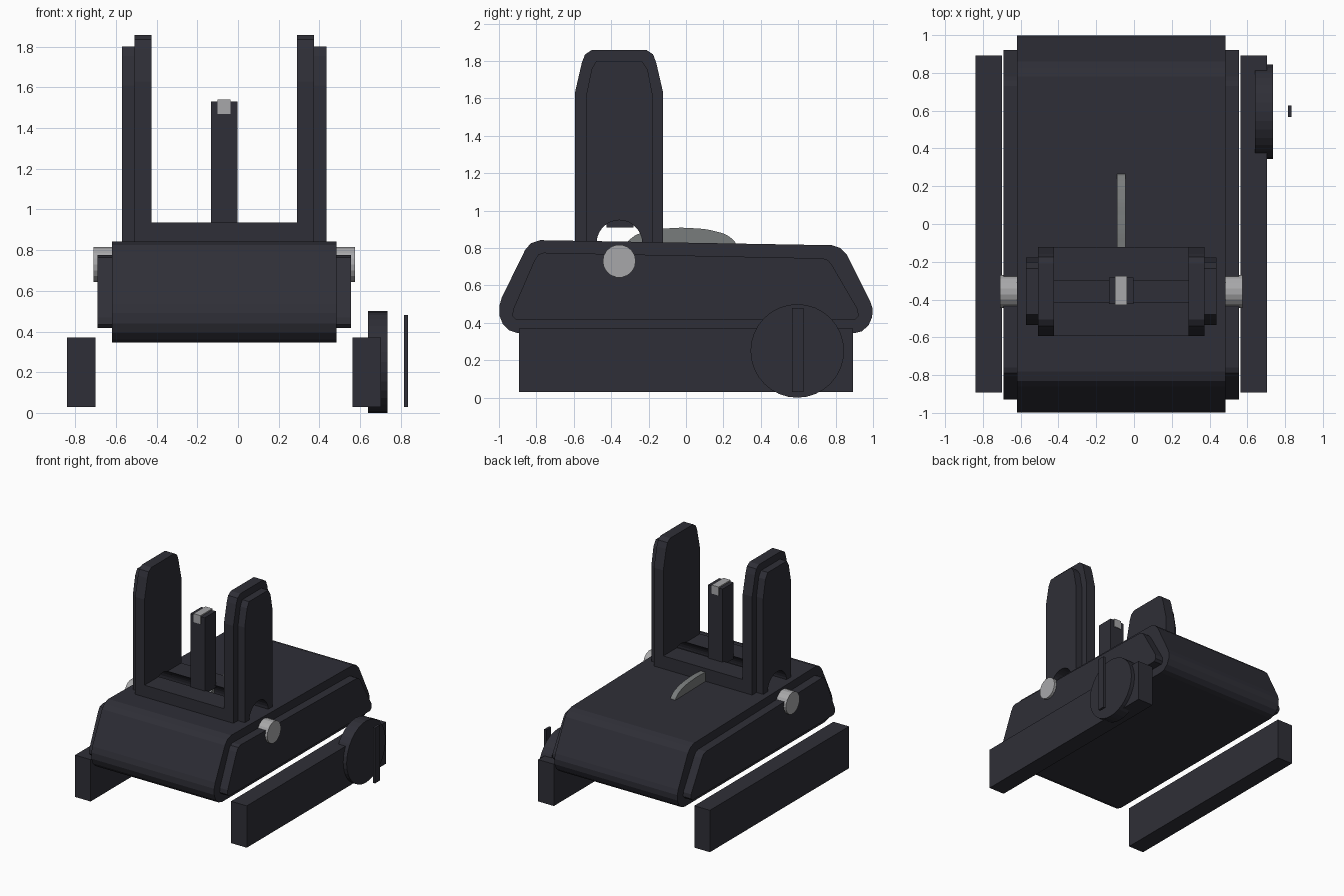
import bpy, bmesh, math

if "Cube" in bpy.data.objects:
    bpy.data.objects.remove(bpy.data.objects["Cube"])

CX = -0.0675  # x of the mirror plane of the sight body


def material(name, col):
    m = bpy.data.materials.new(name)
    m.diffuse_color = (*col, 1)
    m.use_nodes = True
    m.node_tree.nodes["Principled BSDF"].inputs["Base Color"].default_value = m.diffuse_color
    return m


BLACK = material("dark_metal", (0.028, 0.028, 0.038))
STEEL = material("light_steel", (0.39, 0.39, 0.40))
GREY = material("dial_grey", (0.19, 0.20, 0.20))


def prism(name, profile, x0, x1, mat=BLACK):
    """Extrude a (y, z) profile along x."""
    bm = bmesh.new()
    a = [bm.verts.new((x0, y, z)) for y, z in profile]
    b = [bm.verts.new((x1, y, z)) for y, z in profile]
    bm.faces.new(a)
    bm.faces.new(b)
    n = len(profile)
    for i in range(n):
        j = (i + 1) % n
        bm.faces.new((a[i], a[j], b[j], b[i]))
    bmesh.ops.recalc_face_normals(bm, faces=bm.faces)
    me = bpy.data.meshes.new(name)
    bm.to_mesh(me)
    bm.free()
    me.materials.append(mat)
    ob = bpy.data.objects.new(name, me)
    bpy.context.collection.objects.link(ob)
    return ob


def box(name, x0, x1, y0, y1, z0, z1, mat=BLACK):
    return prism(name, [(y0, z0), (y1, z0), (y1, z1), (y0, z1)], x0, x1, mat)


def arc(cy, cz, r, a0, a1, n):
    return [(cy + r * math.cos(math.radians(a0 + (a1 - a0) * i / n)),
             cz + r * math.sin(math.radians(a0 + (a1 - a0) * i / n))) for i in range(n + 1)]


def disc(name, cy, cz, r, x0, x1, n, mat=BLACK):
    return prism(name, arc(cy, cz, r, 0, 360, n)[:-1], x0, x1, mat)


# Base body and the raised plate on its sides
body = [(-0.90, 0.345), (-0.945, 0.36), (-0.98, 0.395), (-0.998, 0.44), (-0.998, 0.49),
        (-0.985, 0.535), (-0.86, 0.79), (-0.83, 0.825), (-0.78, 0.842),
        (0.78, 0.815), (0.825, 0.80), (0.86, 0.765), (0.985, 0.515), (0.998, 0.475),
        (0.995, 0.43), (0.975, 0.385), (0.94, 0.355), (0.90, 0.345)]
prism("base_body", body, -0.62, 0.485)
plate = [(-0.91, 0.417), (-0.928, 0.435), (-0.925, 0.47), (-0.81, 0.735), (-0.79, 0.765), (-0.76, 0.775),
         (0.73, 0.745), (0.76, 0.735), (0.78, 0.71), (0.92, 0.47), (0.922, 0.435), (0.905, 0.417)]
prism("side_plates", plate, -0.69, 0.555)

# Clamp rails
box("left_rail", -0.84, -0.70, -0.893, 0.893, 0.03, 0.37)
box("right_rail", 0.563, 0.704, -0.893, 0.893, 0.03, 0.37)

# Clamp knob and its slot bar
disc("clamp_knob", 0.595, 0.25, 0.25, 0.64, 0.735, 32)
box("knob_slot_bar", 0.815, 0.835, 0.567, 0.628, 0.03, 0.48)

# Guard ears with an arch at the foot, mirrored about the body centre
AY, AZ, AR, FOOT = -0.356, 0.827, 0.122, 0.80
arch = [(AY + AR, FOOT)] + arc(AY, AZ, AR, 0, 180, 14) + [(AY - AR, FOOT)]
inner = arch + [(-0.594, FOOT), (-0.594, 1.63), (-0.557, 1.79), (-0.54, 1.835), (-0.505, 1.858),
                (-0.21, 1.858), (-0.176, 1.835), (-0.159, 1.79), (-0.122, 1.63), (-0.122, FOOT)]
outer = arch + [(-0.535, FOOT), (-0.535, 1.61), (-0.505, 1.755), (-0.48, 1.80),
                (-0.235, 1.80), (-0.205, 1.755), (-0.177, 1.61), (-0.177, FOOT)]
for side, s in (("left", -1), ("right", 1)):
    prism(side + "_ear", inner, CX + s * 0.357, CX + s * 0.442)
    prism(side + "_ear_outer_plate", outer, CX + s * 0.442, CX + s * 0.503)

# Bridge between the ears, split by the arch
TOP = 0.935
ang = math.degrees(math.asin((TOP - AZ) / AR))
back = [(AY + AR, FOOT)] + arc(AY, AZ, AR, 0, ang, 6) + [(-0.122, TOP), (-0.122, FOOT)]
front = [(AY - AR, FOOT)] + arc(AY, AZ, AR, 180, 180 - ang, 6) + [(-0.594, TOP), (-0.594, FOOT)]
prism("bridge_back", back, CX - 0.357, CX + 0.357)
prism("bridge_front", front, CX - 0.357, CX + 0.357)

# Sight post with bright tip
box("sight_post", -0.132, -0.002, -0.424, -0.282, 0.91, 1.53)
box("post_tip", -0.10, -0.037, -0.428, -0.276, 1.47, 1.54, STEEL)

# Pivot pin through the body
disc("pivot_pin", -0.357, 0.73, 0.088, -0.71, 0.575, 18, STEEL)

# Scalloped adjustment dial poking out of the top
dial = [(0.28, 0.78)]
for i in range(41):
    t = math.pi * i / 40
    k = 1 + 0.012 * (abs(math.sin(t * 7.0)) - 0.5)
    dial.append((-0.025 + 0.292 * k * math.copysign(abs(math.cos(t)) ** 0.95, math.cos(t)),
                 0.80 + 0.108 * k * math.sin(t) ** 0.8 if 0 < i < 40 else 0.80))
dial.append((-0.33, 0.78))
prism("adjustment_dial", dial, -0.09, -0.045, GREY)
